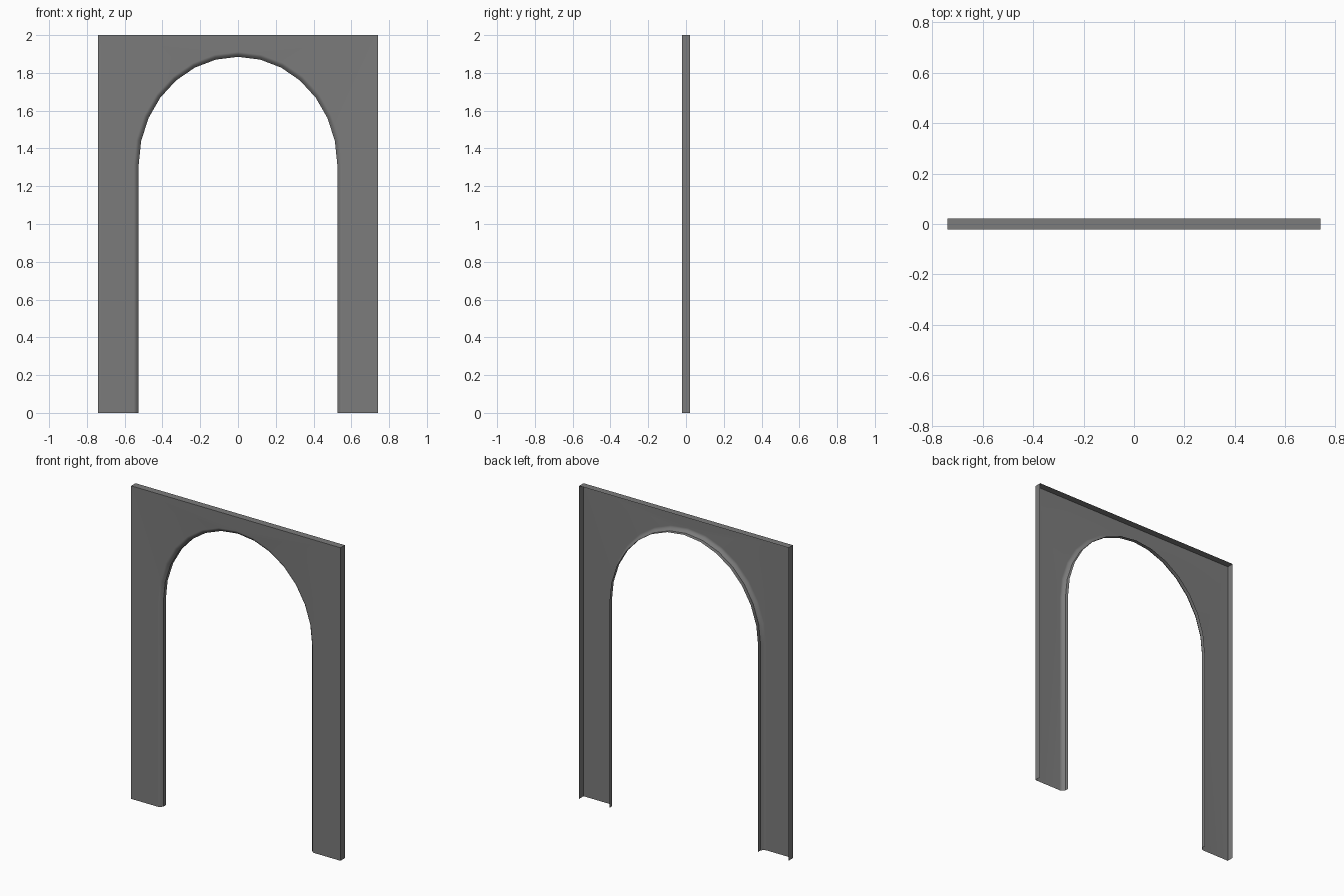
import bpy, bmesh
from math import sin, cos, pi, radians

cube = bpy.data.objects.get("Cube")
if cube:
    bpy.data.objects.remove(cube)

HALF_W, HEIGHT, HALF_D = 0.74, 2.0, 0.022
ARCH_W, SPRING, RISE, SEGS = 0.526, 1.312, 0.573, 14
# Opening edge section: (distance outside the opening, depth behind the front)
SECTION = [(0.026, 0.0), (0.012, 0.006), (0.0, 0.02), (0.0, 2 * HALF_D)]

grey = bpy.data.materials.new("grey")
grey.use_nodes = True
colour = (0.2, 0.2, 0.2, 1)
grey.diffuse_color = colour
grey.node_tree.nodes["Principled BSDF"].inputs["Base Color"].default_value = colour


def arch_path(offset):
    """Outline of the opening, from the left foot over the top to the right foot."""
    w, h = ARCH_W + offset, RISE + offset
    curve = [(w * cos(pi * i / SEGS), SPRING + h * sin(pi * i / SEGS))
             for i in range(SEGS + 1)]
    return [(w, 0)] + curve + [(-w, 0)]


def add_row(bm, path, depth):
    return [bm.verts.new((x, depth - HALF_D, z)) for x, z in path]


def bridge(bm, a, b):
    for i in range(len(a) - 1):
        bm.faces.new((a[i], a[i + 1], b[i + 1], b[i]))


bm = bmesh.new()

# Rounded opening edge and its lip
rows = [add_row(bm, arch_path(off), depth) for off, depth in SECTION]
for a, b in zip(rows, rows[1:]):
    bridge(bm, a, b)

# Outer flange along the sides and top, open at the back and foot
border = [(-HALF_W, 0), (-HALF_W, HEIGHT), (HALF_W, HEIGHT), (HALF_W, 0)]
front = add_row(bm, border, 0)
back = add_row(bm, border, 2 * HALF_D)
bridge(bm, front, back)

# Front plate
plate = bm.faces.new(rows[0] + front)
bmesh.ops.recalc_face_normals(bm, faces=bm.faces)
if plate.normal.y > 0:
    bmesh.ops.reverse_faces(bm, faces=bm.faces)
bmesh.ops.triangulate(bm, faces=[plate])

mesh = bpy.data.meshes.new("arch_panel")
bm.to_mesh(mesh)
bm.free()
mesh.materials.append(grey)
panel = bpy.data.objects.new("arch_panel", mesh)
bpy.context.collection.objects.link(panel)

# Smooth arch with crisp flange and lip edges
bpy.ops.object.select_all(action="DESELECT")
panel.select_set(True)
bpy.context.view_layer.objects.active = panel
bpy.ops.object.shade_smooth_by_angle(angle=radians(30))
weighted = panel.modifiers.new("flat_plate", "WEIGHTED_NORMAL")
weighted.keep_sharp = True
